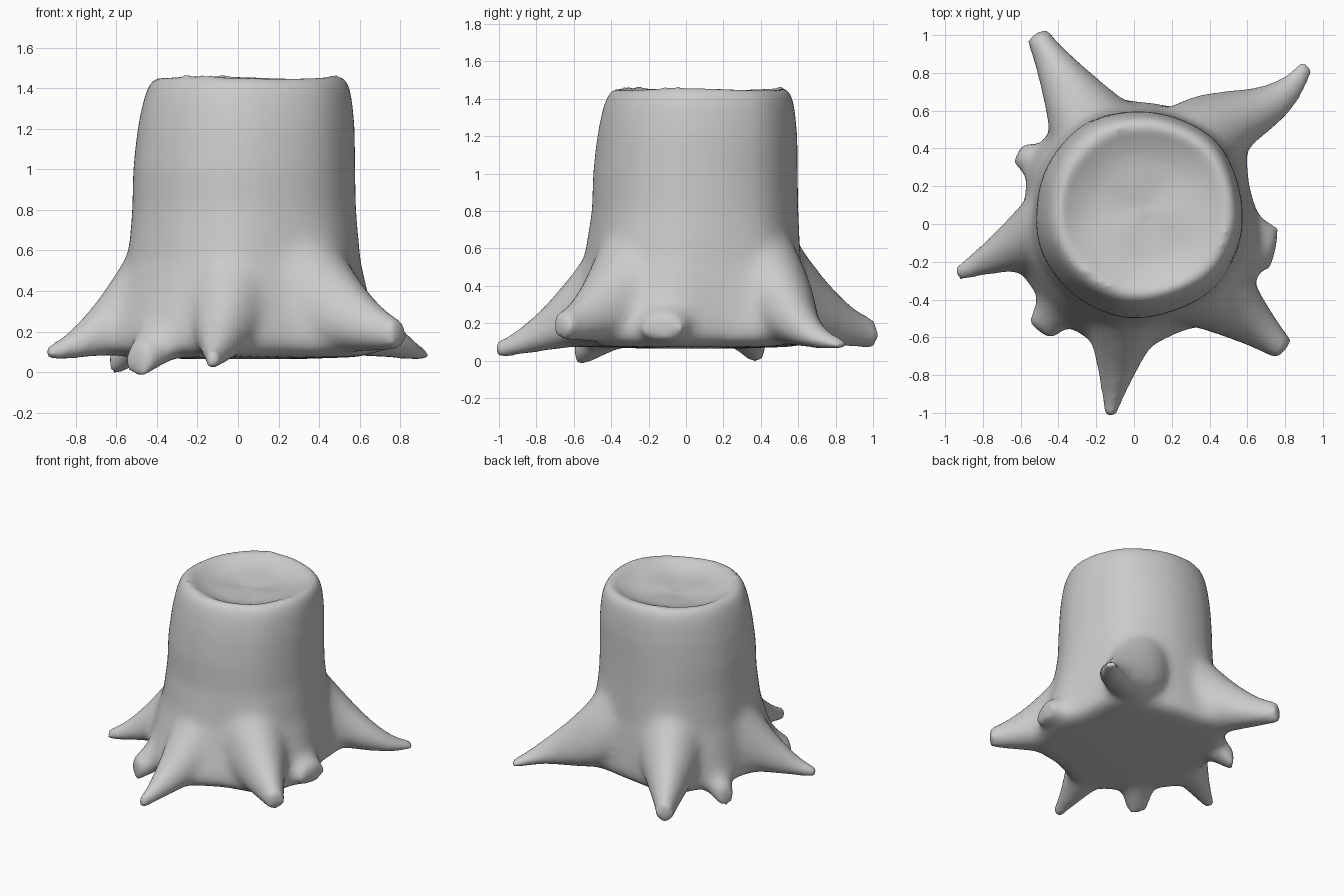
import bpy, bmesh
from math import cos, sin, pi, atan2, exp
from mathutils import Vector

if "Cube" in bpy.data.objects:
    bpy.data.objects.remove(bpy.data.objects["Cube"])

bm = bmesh.new()
CX, CY = 0.03, 0.055

# Roots: base, tip, top z at base and tip, low z at tip, widths, sideways hook, buttress
roots = [
    ((-0.16, 0.40), (-0.52, 1.01), (0.90, 0.23), 0.06, (0.29, 0.065), 0.0, 0.10),
    ((0.30, 0.34), (0.925, 0.85), (0.90, 0.12), 0.05, (0.29, 0.05), 0.045, 0.10),
    ((0.40, -0.06), (0.75, -0.13), (0.66, 0.26), 0.10, (0.27, 0.12), 0.0, 0.07),
    ((0.32, -0.27), (0.80, -0.67), (0.84, 0.27), 0.11, (0.29, 0.07), 0.0, 0.10),
    ((-0.03, -0.35), (-0.13, -1.03), (0.84, 0.11), 0.0, (0.28, 0.04), 0.0, 0.09),
    ((-0.26, -0.25), (-0.50, -0.57), (0.74, 0.15), -0.04, (0.24, 0.085), 0.0, 0.06),
    ((-0.38, 0.0), (-0.945, -0.27), (0.84, 0.14), 0.05, (0.25, 0.045), 0.0, 0.09),
    ((-0.34, 0.24), (-0.615, 0.38), (0.72, 0.15), -0.03, (0.23, 0.07), 0.0, 0.05),
]


def loft(rings):
    """Closed, capped tube through equally sized point rings."""
    loops = [[bm.verts.new(p) for p in ring] for ring in rings]
    n = len(loops[0])
    faces = []
    for a, b in zip(loops, loops[1:]):
        for i in range(n):
            j = (i + 1) % n
            faces.append(bm.faces.new((a[i], a[j], b[j], b[i])))
    faces.append(bm.faces.new(loops[0][::-1]))
    faces.append(bm.faces.new(loops[-1]))
    bmesh.ops.recalc_face_normals(bm, faces=faces)


def trunk_ring(r, z):
    """Circle with buttresses that swell towards the roots."""
    pts = []
    fall = max(0, 1 - max(z - 0.15, 0) / 0.75) ** 2
    lean = 0.02 * max(0, z - 1) / 0.4
    for i in range(96):
        t = 2 * pi * i / 96
        swell = -0.07 * sin(t) * fall if sin(t) < 0 else 0
        for base, tip, tops, low, widths, hook, size in roots:
            d = t - atan2(tip[1] - CY, tip[0] - CX)
            d = atan2(sin(d), cos(d))
            swell += size * (fall + 0.15) * exp(-(d / 0.3) ** 2)
        k = r + swell * min(1, r / 0.5) ** 2
        wave = 0.008 * cos(3 * t + 0.5) if z > 1.3 else 0
        pts.append((CX + lean + k * cos(t), CY + lean + k * sin(t), z + wave))
    return pts


def root(base, tip, tops, tip_low, widths, hook, size):
    """Tapering root from inside the trunk out to its tip."""
    a, b = Vector((*base, 0)), Vector((*tip, 0))
    d = (b - a).normalized()
    side = Vector((-d.y, d.x, 0))
    rings = []
    for k in range(11):
        t = k / 10
        top = tops[1] + (tops[0] - tops[1]) * (1 - t) ** 1.5
        low = 0.09 + (tip_low - 0.09) * t ** 1.5
        w = widths[1] + (widths[0] - widths[1]) * (1 - t) ** 1.3
        mid = a.lerp(b, t) + side * hook * sin(2 * pi * t)
        mid.z = low + 0.4 * (top - low)
        ring = []
        for i in range(20):
            u = 2 * pi * i / 20
            h = top - mid.z if sin(u) > 0 else mid.z - low
            ring.append(mid + side * w * cos(u) + Vector((0, 0, h * sin(u))))
        rings.append(ring)
    loft(rings)


# Trunk: lathe profile (radius, z) with a hollowed cut top
profile = [(0.25, 0.065), (0.50, 0.075), (0.575, 0.11), (0.59, 0.18), (0.575, 0.38),
           (0.555, 0.55), (0.545, 0.8), (0.542, 1.0), (0.53, 1.2), (0.51, 1.34),
           (0.485, 1.43), (0.44, 1.47), (0.39, 1.43), (0.28, 1.39), (0.04, 1.37)]
loft([trunk_ring(r, z) for r, z in profile])
for spec in roots:
    root(*spec)

mesh = bpy.data.meshes.new("tree_stump")
bm.to_mesh(mesh)
bm.free()
stump = bpy.data.objects.new("tree_stump", mesh)
bpy.context.collection.objects.link(stump)

# Fuse trunk and roots into one soft skin
fuse = stump.modifiers.new("fuse", 'REMESH')
fuse.mode = 'VOXEL'
fuse.voxel_size = 0.022
fuse.use_smooth_shade = True
soften = stump.modifiers.new("soften", 'SMOOTH')
soften.factor = 0.5
soften.iterations = 30
